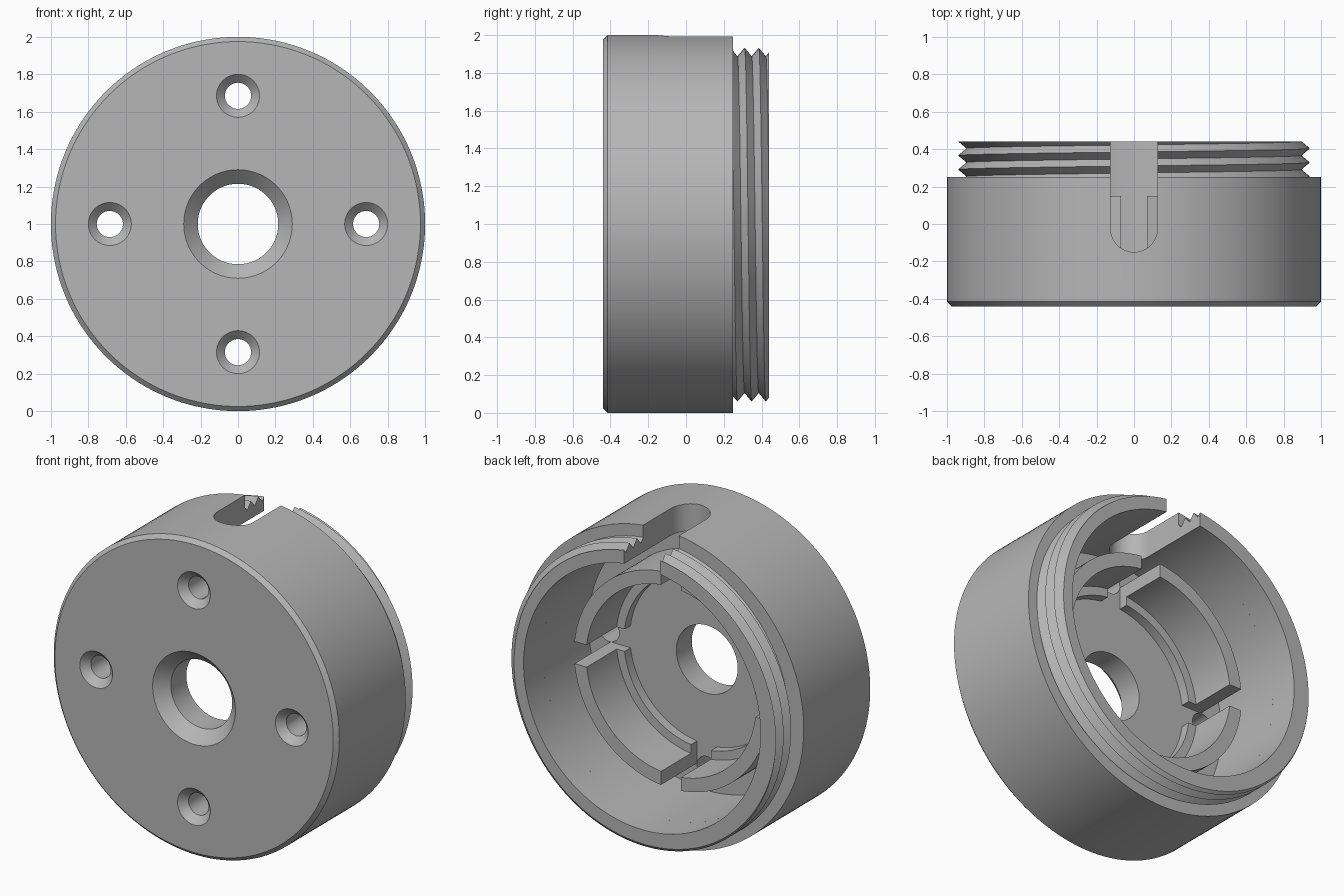
import bpy, bmesh
from math import sin, cos, pi, radians
from mathutils import Matrix, Vector

cube = bpy.data.objects.get("Cube")
if cube:
    bpy.data.objects.remove(cube, do_unlink=True)

grey = bpy.data.materials.new("plain grey")
grey.use_nodes = True
grey.diffuse_color = (0.47, 0.47, 0.47, 1)
grey.node_tree.nodes["Principled BSDF"].inputs["Base Color"].default_value = grey.diffuse_color

FRONT, BACK, SHOULDER, FLOOR = -0.44, 0.44, 0.25, -0.21
BORE = 0.83
SEGMENTS = 144


def finish(bm, name):
    """Clean the mesh and add it to the scene."""
    bmesh.ops.remove_doubles(bm, verts=bm.verts, dist=1e-5)
    bmesh.ops.recalc_face_normals(bm, faces=bm.faces)
    mesh = bpy.data.meshes.new(name)
    bm.to_mesh(mesh)
    bm.free()
    mesh.materials.append(grey)
    obj = bpy.data.objects.new(name, mesh)
    bpy.context.collection.objects.link(obj)
    return obj


def around(r, y, a):
    """Point at radius r and angle a about the y axis, clockwise from the top."""
    return Vector((r * sin(a), y, 1 + r * cos(a)))


def lathe(name, profile, centre=(0, 0), steps=SEGMENTS):
    """Turn a closed (radius, y) profile about an axis along y."""
    bm = bmesh.new()
    shift = Vector((centre[0], 0, centre[1]))
    rings = [[bm.verts.new(around(r, y, 2 * pi * i / steps) + shift) for r, y in profile]
             for i in range(steps)]
    n = len(profile)
    for i in range(steps):
        a, b = rings[i], rings[(i + 1) % steps]
        for j in range(n):
            k = (j + 1) % n
            if profile[j][0] or profile[k][0]:
                bm.faces.new((a[j], a[k], b[k], b[j]))
    return finish(bm, name)


def box(name, size, centre):
    bm = bmesh.new()
    bmesh.ops.create_cube(bm, size=1, matrix=Matrix.Translation(centre) @ Matrix.Diagonal((*size, 1)))
    return finish(bm, name)


def cut(obj, cutters):
    bpy.context.view_layer.objects.active = obj
    for cutter in cutters:
        mod = obj.modifiers.new("cut", 'BOOLEAN')
        mod.operation = 'DIFFERENCE'
        mod.solver = 'EXACT'
        mod.object = cutter
        bpy.ops.object.modifier_apply(modifier=mod.name)


def smooth(obj):
    bpy.ops.object.select_all(action='DESELECT')
    obj.select_set(True)
    bpy.context.view_layer.objects.active = obj
    bpy.ops.object.shade_smooth_by_angle(angle=radians(25))


# Cup with a chamfered front edge and a countersunk centre hole
cup = lathe("cup_body", [
    (0.29, FRONT), (0.975, FRONT), (1, FRONT + 0.025), (1, SHOULDER),
    (BORE, SHOULDER), (BORE, FLOOR), (0.215, FLOOR), (0.215, FRONT + 0.075)])

# Helical thread on the back collar, its seam falling inside the slot
PITCH, CREST, DEPTH = 0.075, 0.94, 0.045


def thread_radius(y, a):
    t = ((y - 0.31) / PITCH - a / (2 * pi)) % 1
    return CREST - 2 * min(t, 1 - t) * DEPTH


bm = bmesh.new()
columns = []
for i in range(SEGMENTS + 1):
    a = 0.05 + (2 * pi - 0.1) * i / SEGMENTS
    ys = [SHOULDER]
    for k in range(-6, 6):
        y = 0.31 + PITCH * (k / 2 + a / (2 * pi))
        ys.append(min(max(y, SHOULDER), BACK))
    ys.append(BACK)
    points = [(thread_radius(y, a), y) for y in ys] + [(BORE, BACK), (BORE, SHOULDER)]
    columns.append([bm.verts.new(around(r, y, a)) for r, y in points])
for a, b in zip(columns, columns[1:]):
    for j in range(len(a)):
        k = (j + 1) % len(a)
        bm.faces.new((a[j], a[k], b[k], b[j]))
bm.faces.new(columns[0])
bm.faces.new(columns[-1])
thread = finish(bm, "threaded_collar")

# Round-ended slot through the top wall
SLOT = 0.125
bm = bmesh.new()
outline = [(SLOT, 0.7), (-SLOT, 0.7)]
outline += [(-SLOT * cos(pi * i / 24), -0.025 - SLOT * sin(pi * i / 24)) for i in range(25)]
face = bm.faces.new([bm.verts.new((x, y, 1.6)) for x, y in outline])
top = bmesh.ops.extrude_face_region(bm, geom=[face])["geom"]
bmesh.ops.translate(bm, vec=(0, 0, 0.7), verts=[v for v in top if isinstance(v, bmesh.types.BMVert)])
slot = finish(bm, "slot_cutter")

# Four countersunk screw holes
screws = []
for i in range(4):
    a = i * pi / 2
    screws.append(lathe("screw_cutter", [
        (0, -0.5), (0.175, -0.5), (0.07, FRONT + 0.045), (0.07, 0), (0, 0)],
        (0.685 * sin(a), 0.685 * cos(a)), 48))

# Inner stepped ring, split into four by a crossing pair of gaps
ring = lathe("inner_ring", [
    (0.54, FLOOR - 0.01), (0.68, FLOOR - 0.01), (0.68, 0.15),
    (0.595, 0.15), (0.595, -0.15), (0.54, -0.15)])
gaps = [box("gap_cutter", (0.14, 1, 1.8), (0, 0, 1)),
        box("gap_cutter", (1.8, 1, 0.14), (0, 0, 1))]

cut(cup, screws + [slot])
cut(thread, [slot])
cut(ring, gaps)

for cutter in screws + gaps + [slot]:
    bpy.data.objects.remove(cutter, do_unlink=True)
for part in (cup, thread, ring):
    smooth(part)
